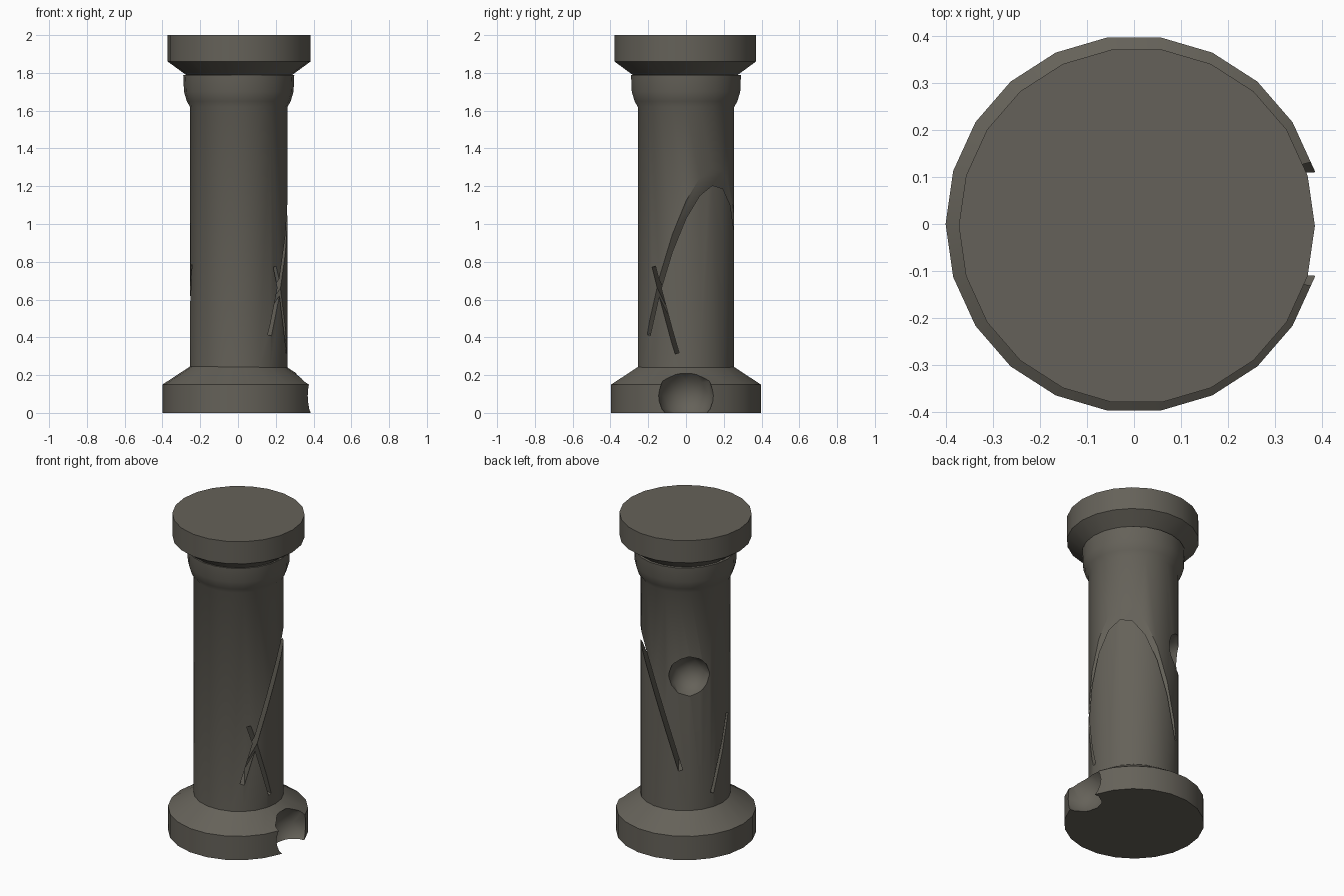
import bpy, bmesh, math
from mathutils import Vector

cube = bpy.data.objects.get("Cube")
if cube:
    bpy.data.objects.remove(cube, do_unlink=True)

SIDES = 22
COLOUR = (0.13, 0.121, 0.1, 1.0)

stone = bpy.data.materials.new("weathered stone")
stone.use_nodes = True
stone.diffuse_color = COLOUR
shader = next(n for n in stone.node_tree.nodes if n.type == "BSDF_PRINCIPLED")
shader.inputs["Base Color"].default_value = COLOUR
shader.inputs["Roughness"].default_value = 0.9


def add_object(name, bm):
    bmesh.ops.recalc_face_normals(bm, faces=bm.faces[:])
    mesh = bpy.data.meshes.new(name)
    bm.to_mesh(mesh)
    bm.free()
    mesh.materials.append(stone)
    obj = bpy.data.objects.new(name, mesh)
    bpy.context.scene.collection.objects.link(obj)
    return obj


def lathe(name, profile, centre=(0, 0)):
    """Closed solid turned from (radius, height) points, bottom to top."""
    bm = bmesh.new()
    rings = []
    for radius, z in profile:
        angles = [math.tau * i / SIDES for i in range(SIDES)]
        rings.append([bm.verts.new((centre[0] + radius * math.cos(a),
                                    centre[1] + radius * math.sin(a), z)) for a in angles])
    for low, high in zip(rings, rings[1:]):
        for i in range(SIDES):
            j = (i + 1) % SIDES
            bm.faces.new((low[i], low[j], high[j], high[i]))
    bm.faces.new(rings[0][::-1])
    bm.faces.new(rings[-1])
    return add_object(name, bm)


def ball(name, centre, radius):
    bm = bmesh.new()
    bmesh.ops.create_icosphere(bm, subdivisions=2, radius=radius)
    bmesh.ops.translate(bm, vec=centre, verts=bm.verts[:])
    return add_object(name, bm)


def blade(name, corners, thickness):
    """Thin plate through four corners given in order."""
    a, b, c, d = [Vector(p) for p in corners]
    offset = (c - a).cross(d - b).normalized() * thickness / 2
    bm = bmesh.new()
    for p in (a, b, c, d):
        bm.verts.new(p + offset)
        bm.verts.new(p - offset)
    bmesh.ops.convex_hull(bm, input=bm.verts[:])
    return add_object(name, bm)


def carve(obj, cutters):
    """Subtract each cutter, bake the result and drop the cutters."""
    for cutter in cutters:
        cutter.hide_render = True
        mod = obj.modifiers.new(cutter.name, "BOOLEAN")
        mod.operation = "DIFFERENCE"
        mod.solver = "EXACT"
        mod.object = cutter
    graph = bpy.context.evaluated_depsgraph_get()
    graph.update()
    mesh = bpy.data.meshes.new_from_object(obj.evaluated_get(graph))
    obj.modifiers.clear()
    obj.data = mesh
    for cutter in cutters:
        bpy.data.objects.remove(cutter, do_unlink=True)


# Main parts
base = lathe("base", [(0.4, 0), (0.4, 0.15), (0.255, 0.245)])
shaft = lathe("shaft", [(0.258, 0.235), (0.258, 1.62), (0.275, 1.65),
                        (0.29, 1.7), (0.294, 1.79)], (0.004, 0))
capital = lathe("capital", [(0.275, 1.785), (0.378, 1.86), (0.378, 2.0)], (0.006, -0.004))

# Round bite out of the base
carve(base, [ball("base_bite", (0.39, 0, 0.092), 0.152)])

# Steep slash, its plane rising towards one side of the shaft
heading = math.radians(37)
out = Vector((math.cos(heading), math.sin(heading), 0))
side = Vector((-out.y, out.x, 0))
slash = [side * s + out * r + Vector((0, 0, 0.36 + 3.42 * r))
         for s, r in ((-0.4, 0.008), (0.4, 0.047), (0.4, 0.4), (-0.4, 0.4))]

# Second slash, running right through the shaft
crossing = [(0.33, -0.205, 0.77), (0.38, -0.08, 0.31),
            (-0.38, 0.12, 0.34), (-0.38, -0.025, 0.79)]

carve(shaft, [blade("long_slash", slash, 0.026),
              blade("short_slash", crossing, 0.022),
              ball("shaft_hole", (-0.165, 0.2, 1.09), 0.125)])

# Smooth sides with crisp edges
for obj in bpy.context.selected_objects:
    obj.select_set(False)
for obj in (base, shaft, capital):
    obj.select_set(True)
bpy.context.view_layer.objects.active = shaft
bpy.ops.object.shade_smooth_by_angle(angle=math.radians(30))
